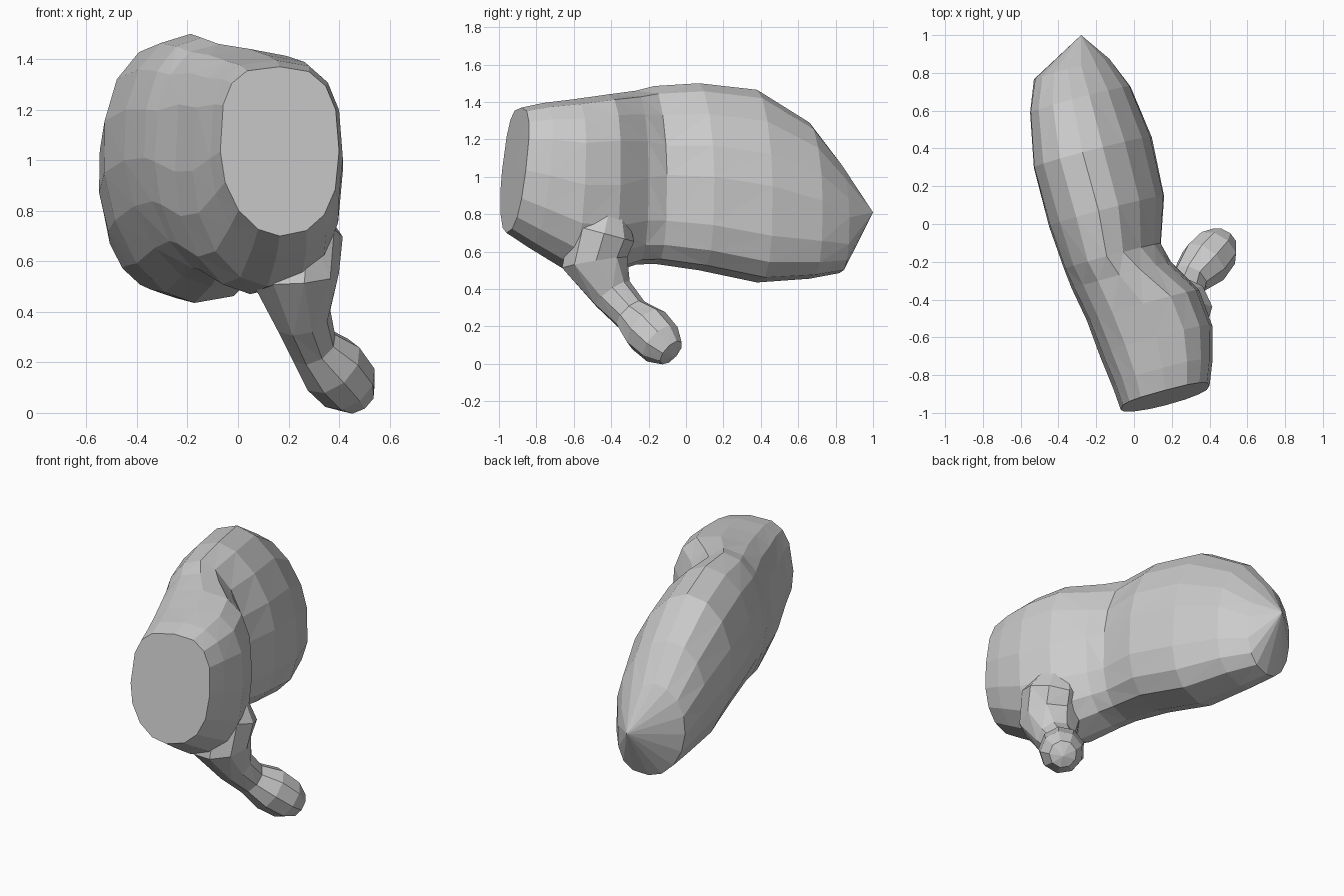
import bpy, bmesh, math
from mathutils import Vector

if "Cube" in bpy.data.objects:
    bpy.data.objects.remove(bpy.data.objects["Cube"])


def rounded(t, powers):
    """Point on a unit superellipse with its own squareness per quadrant."""
    c, s = math.cos(t), math.sin(t)
    k = 2 / powers[int(t / (math.pi / 2)) % 4]
    return math.copysign(abs(c) ** k, c), math.copysign(abs(s) ** k, s)


def loft(name, rings, start, end):
    """Skin a list of rings, closing each end with a fan to a point."""
    bm = bmesh.new()
    loops = [[bm.verts.new(p) for p in ring] for ring in rings]
    n = len(loops[0])
    for a, b in zip(loops, loops[1:]):
        for i in range(n):
            j = (i + 1) % n
            bm.faces.new((a[i], a[j], b[j], b[i]))
    for loop, tip in ((loops[0], start), (loops[-1], end)):
        v = bm.verts.new(tip)
        for i in range(n):
            bm.faces.new((loop[i], loop[(i + 1) % n], v))
    bmesh.ops.triangulate(bm, faces=[f for f in bm.faces if len(f.verts) > 3])
    bmesh.ops.recalc_face_normals(bm, faces=bm.faces)
    mesh = bpy.data.meshes.new(name)
    bm.to_mesh(mesh)
    bm.free()
    ob = bpy.data.objects.new(name, mesh)
    bpy.context.collection.objects.link(ob)
    return ob


# Body: slanted sections (y, left x, right x, top z, bottom z, z lean, shear, squareness)
# squareness runs: top right, top left, bottom left, bottom right
FRONT, REAR, TAIL = (2.7, 3.2, 1.9, 2.4), (1.75, 2.1, 1.9, 2.9), (1.8, 2.0, 2.0, 2.6)
sections = [
    (-0.920, -0.07, 0.40, 1.37, 0.70, 0.12, 0.0, FRONT),
    (-0.800, -0.11, 0.415, 1.395, 0.62, 0.10, 0.0, FRONT),
    (-0.620, -0.18, 0.415, 1.415, 0.50, 0.05, 0.0, FRONT),
    (-0.430, -0.25, 0.345, 1.44, 0.47, 0.02, 0.0, FRONT),
    (-0.270, -0.33, 0.195, 1.46, 0.53, 0.0, 0.01, (2.2, 2.3, 1.9, 2.7)),
    (-0.170, -0.37, 0.14, 1.485, 0.535, 0.0, 0.03, REAR),
    (0.070, -0.45, 0.155, 1.50, 0.50, 0.0, 0.04, REAR),
    (0.380, -0.53, 0.085, 1.465, 0.435, 0.0, 0.05, REAR),
    (0.660, -0.55, -0.025, 1.29, 0.455, 0.0, 0.04, REAR),
    (0.820, -0.53, -0.13, 1.08, 0.485, 0.0, 0.02, TAIL),
]
SIDES = 16
body_rings = []
for y, x0, x1, top, bottom, lean, shear, power in sections:
    cx, cz = (x0 + x1) / 2, (top + bottom) / 2
    w, h = (x1 - x0) / 2, (top - bottom) / 2
    ring = []
    for i in range(SIDES):
        u, v = rounded(2 * math.pi * i / SIDES, power)
        ring.append((cx + w * u - shear * v, y + 0.27 * w * u + lean * h * v, cz + h * v))
    body_rings.append(ring)
loft("body", body_rings, (0.165, -0.92, 1.04), (-0.28, 1.0, 0.81))

# Leg: rings around a bent path (x, y, z, radius)
path = [
    (0.22, -0.40, 0.88, 0.07),
    (0.235, -0.45, 0.70, 0.18),
    (0.22, -0.49, 0.54, 0.18),
    (0.255, -0.395, 0.375, 0.115),
    (0.295, -0.295, 0.265, 0.10),
    (0.37, -0.21, 0.185, 0.135),
    (0.435, -0.135, 0.11, 0.125),
    (0.47, -0.08, 0.06, 0.08),
]
pts = [Vector(p[:3]) for p in path]
leg_rings = []
for k, p in enumerate(pts):
    axis = (pts[min(k + 1, len(pts) - 1)] - pts[max(k - 1, 0)]).normalized()
    side = Vector((0.8, -0.6, 0))
    side = (side - axis * side.dot(axis)).normalized()
    up = axis.cross(side)
    r = path[k][3]
    leg_rings.append([p + (side * math.cos(t) + up * math.sin(t)) * r
                      for t in (2 * math.pi * i / 9 for i in range(9))])
loft("leg", leg_rings, pts[0], pts[-1] + Vector((0.005, 0.01, -0.02)))
